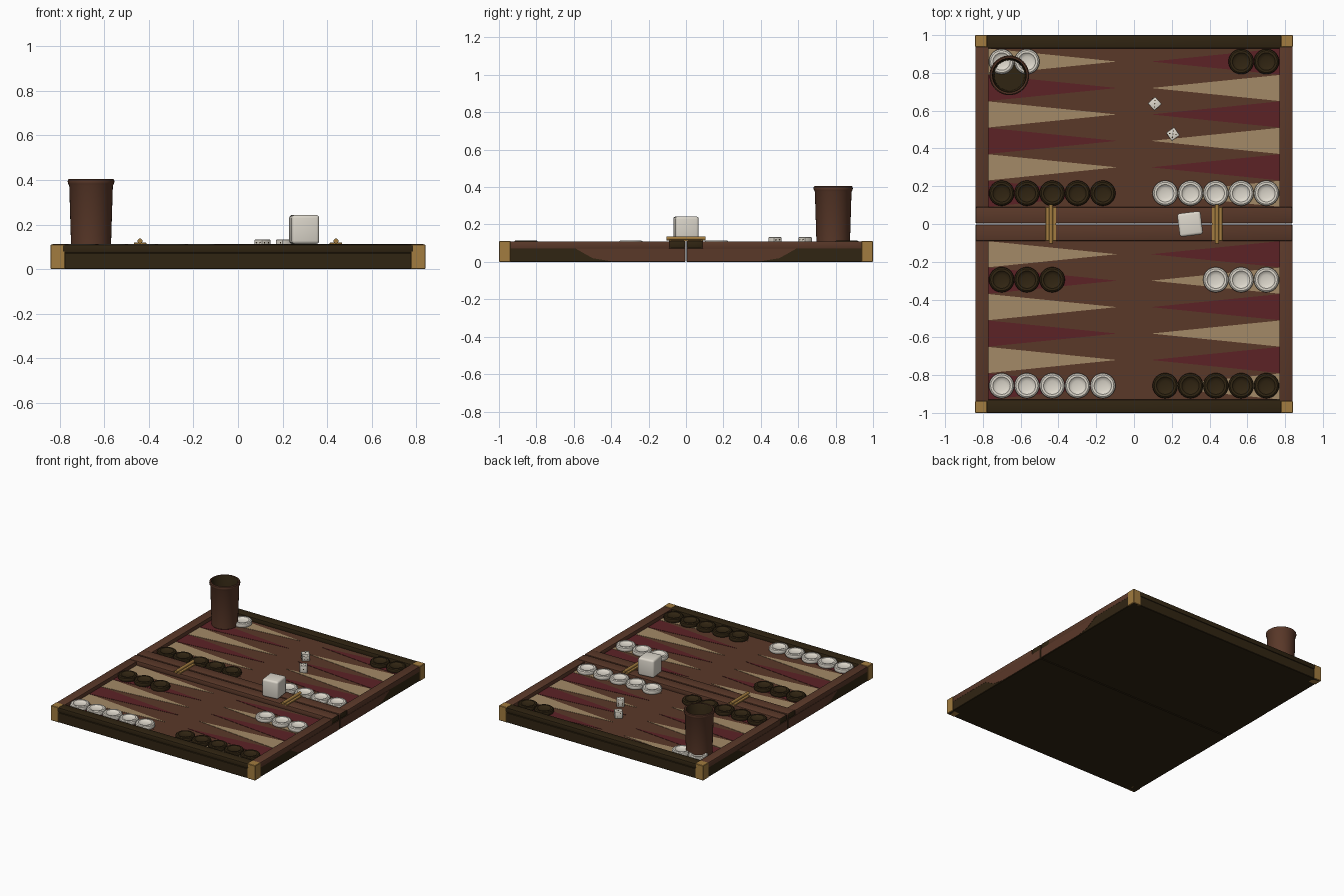
import bpy, bmesh, math
from mathutils import Matrix, Vector

if "Cube" in bpy.data.objects:
    bpy.data.objects.remove(bpy.data.objects["Cube"])


def mat(name, rgb):
    m = bpy.data.materials.new(name)
    m.diffuse_color = (*rgb, 1)
    m.use_nodes = True
    m.node_tree.nodes["Principled BSDF"].inputs["Base Color"].default_value = m.diffuse_color
    return m


BROWN = mat("brown leather", (0.102, 0.040, 0.022))
DARK = mat("dark wood", (0.030, 0.018, 0.006))
RED = mat("dark red", (0.107, 0.016, 0.019))
TAN = mat("tan", (0.37, 0.255, 0.135))
IVORY = mat("ivory", (0.72, 0.68, 0.60))
BRASS = mat("brass", (0.36, 0.20, 0.05))


def finish(name, bm, mats, smooth=False):
    bmesh.ops.recalc_face_normals(bm, faces=bm.faces)
    me = bpy.data.meshes.new(name)
    bm.to_mesh(me)
    bm.free()
    ob = bpy.data.objects.new(name, me)
    bpy.context.collection.objects.link(ob)
    for m in mats:
        me.materials.append(m)
    if smooth:
        bpy.ops.object.select_all(action='DESELECT')
        ob.select_set(True)
        bpy.context.view_layer.objects.active = ob
        bpy.ops.object.shade_smooth_by_angle(angle=math.radians(35))
    return ob


def box(name, lo, hi, m, bevel=0.0, seg=2, rot=0.0):
    """Axis box from corner to corner, bevelled, turned about z on its centre."""
    lo, hi = Vector(lo), Vector(hi)
    bm = bmesh.new()
    bmesh.ops.create_cube(bm, size=1, matrix=Matrix.Diagonal((*(hi - lo), 1)))
    if bevel:
        bmesh.ops.bevel(bm, geom=bm.edges[:], offset=bevel, segments=seg,
                        profile=0.5, affect='EDGES')
    ob = finish(name, bm, [m], bevel > 0)
    ob.location = (lo + hi) / 2
    ob.rotation_euler.z = rot
    return ob


def prism(name, pts, offset, m):
    """Flat polygon pushed out by an offset vector."""
    bm = bmesh.new()
    f = bm.faces.new([bm.verts.new(p) for p in pts])
    ext = bmesh.ops.extrude_face_region(bm, geom=[f])
    bmesh.ops.translate(bm, vec=offset,
                        verts=[v for v in ext["geom"] if isinstance(v, bmesh.types.BMVert)])
    return finish(name, bm, [m])


def lathe(name, profile, mats, seg=32, rule=None):
    """Spin an (r, z) profile about z; rule(i) gives the material of band i."""
    bm = bmesh.new()
    rings = []
    for r, z in profile:
        if r == 0:
            rings.append([bm.verts.new((0, 0, z))] * seg)
        else:
            rings.append([bm.verts.new((r * math.cos(a), r * math.sin(a), z))
                          for a in (2 * math.pi * k / seg for k in range(seg))])
    for i, (a, b) in enumerate(zip(rings, rings[1:])):
        for k in range(seg):
            n = (k + 1) % seg
            f = bm.faces.new(list(dict.fromkeys((a[k], a[n], b[n], b[k]))))
            f.material_index = rule(i) if rule else 0
    return finish(name, bm, mats, True)


FIELD, TOP = 0.08, 0.11

# two hinged halves of the case
for s, half in ((-1, "front"), (1, "back")):
    def yy(a, b):
        return (min(s * a, s * b), max(s * a, s * b))
    y0, y1 = yy(0.002, 0.998)
    box(half + "_case", (-0.838, y0, 0), (0.838, y1, 0.074), DARK, 0.003, 1)
    y0, y1 = yy(0.002, 0.94)
    box(half + "_field", (-0.78, y0, 0.07), (0.78, y1, FIELD), BROWN)
    y0, y1 = yy(0.93, 1.0)
    box(half + "_end_rail", (-0.79, y0, 0.074), (0.79, y1, TOP), DARK, 0.005)
    y0, y1 = yy(0.003, 0.09)
    rail = box(half + "_hinge_rail", (-0.838, y0, 0.072), (0.838, y1, 0.113), BROWN, 0.008)
    rail.data.materials.append(DARK)          # dark end grain
    for f in rail.data.polygons:
        if abs(f.normal.x) > 0.9:
            f.material_index = 1
    for t, side in ((-1, "left"), (1, "right")):
        x0, x1 = sorted((t * 0.77, t * 0.84))
        y0, y1 = yy(0.088, 0.94)
        box(f"{half}_{side}_rail", (x0, y0, 0.07), (x1, y1, TOP), BROWN, 0.005)
        # brown panel on the outer side of the case
        prism(f"{half}_{side}_panel",
              [(t * 0.837, s * a, z) for a, z in
               ((0.006, 0.003), (0.40, 0.003), (0.50, 0.02), (0.59, 0.071), (0.006, 0.071))],
              (t * 0.003, 0, 0), BROWN)
        # brass corner
        x0, x1 = sorted((t * 0.777, t * 0.842))
        y0, y1 = yy(0.937, 1.0)
        box(f"{half}_{side}_corner", (x0, y0, 0), (x1, y1, TOP + 0.001), BRASS, 0.003, 1)

# long triangular points, alternating colours
for i in range(12):
    y = 0.86 - 0.14 * i if i < 6 else -0.16 - 0.14 * (i - 6)
    for t, side in ((-1, "left"), (1, "right")):
        m = TAN if (i % 2 == 0) == (t < 0) else RED
        prism(f"{side}_point_{i + 1}",
              [(t * 0.77, y - 0.069, FIELD - 0.001), (t * 0.77, y + 0.069, FIELD - 0.001),
               (t * 0.09, y, FIELD - 0.001)], (0, 0, 0.003), m)

# checkers with dished tops
CHECKER = [(0, 0.022), (0.026, 0.023), (0.039, 0.027), (0.046, 0.033), (0.058, 0.033),
           (0.065, 0.028), (0.067, 0.022), (0.067, 0.009), (0.064, 0.003), (0.058, 0), (0, 0)]
rows = [(-1, 0.86, 2, IVORY), (1, 0.86, 2, DARK), (-1, 0.163, 5, DARK), (1, 0.163, 5, IVORY),
        (-1, -0.295, 3, DARK), (1, -0.295, 3, IVORY), (-1, -0.856, 5, IVORY), (1, -0.856, 5, DARK)]
for t, y, n, m in rows:
    for k in range(n):
        c = lathe("checker", CHECKER, [m])
        c.location = (t * (0.701 - 0.134 * k), y, FIELD)

# hinges: flat leaf with a round bar over it
for x in (-0.44, 0.44):
    box("hinge_leaf", (x - 0.028, -0.09, 0.108), (x + 0.028, 0.09, 0.119), BRASS, 0.002, 1)
    bar = lathe("hinge_bar", [(0, -0.104), (0.011, -0.104), (0.011, 0.104), (0, 0.104)], [BRASS], 16)
    bar.rotation_euler.x = math.pi / 2
    bar.location = (x, 0, 0.126)

# doubling cube on the hinge rail
box("doubling_cube", (0.235, -0.062, 0.113), (0.359, 0.062, 0.243), IVORY, 0.014, 3, math.radians(7))

# dice with small pips
PIPS = {1: [(0, 0)], 2: [(-1, -1), (1, 1)], 3: [(-1, -1), (0, 0), (1, 1)]}
PIPS[4] = PIPS[2] + [(-1, 1), (1, -1)]
PIPS[5] = PIPS[4] + [(0, 0)]
PIPS[6] = PIPS[4] + [(-1, 0), (1, 0)]
DIRS = [(0, 0, 1), (0, 0, -1), (1, 0, 0), (-1, 0, 0), (0, 1, 0), (0, -1, 0)]
H = 0.0265
for x, y, ang, order in ((0.11, 0.637, 42, (3, 4, 1, 6, 2, 5)), (0.206, 0.476, 35, (5, 2, 4, 3, 6, 1))):
    loc = Vector((x, y, FIELD + H))
    rot = Matrix.Rotation(math.radians(ang), 4, 'Z')
    box("die", loc - Vector((H,) * 3), loc + Vector((H,) * 3), IVORY, 0.005, 2, math.radians(ang))
    bm = bmesh.new()
    for d, n in zip(DIRS, order):
        q = Vector(d).to_track_quat('Z', 'Y').to_matrix().to_4x4()
        for u, v in PIPS[n]:
            mtx = Matrix.Translation(loc) @ rot @ q @ Matrix.Translation((u * 0.012, v * 0.012, H))
            bmesh.ops.create_cone(bm, cap_ends=True, segments=10, radius1=0.0035,
                                  radius2=0.0035, depth=0.001, matrix=mtx)
    finish("die_pips", bm, [DARK])

# dice cup with a rolled lip and dark lining
cup = lathe("dice_cup", [(0, 0), (0.086, 0), (0.089, 0.004), (0.098, 0.295), (0.103, 0.303),
                         (0.105, 0.312), (0.104, 0.321), (0.099, 0.325), (0.091, 0.324),
                         (0.087, 0.316), (0.080, 0.02), (0, 0.02)],
            [BROWN, DARK], 40, lambda i: 1 if i >= 8 else 0)
cup.location = (-0.66, 0.787, FIELD)
